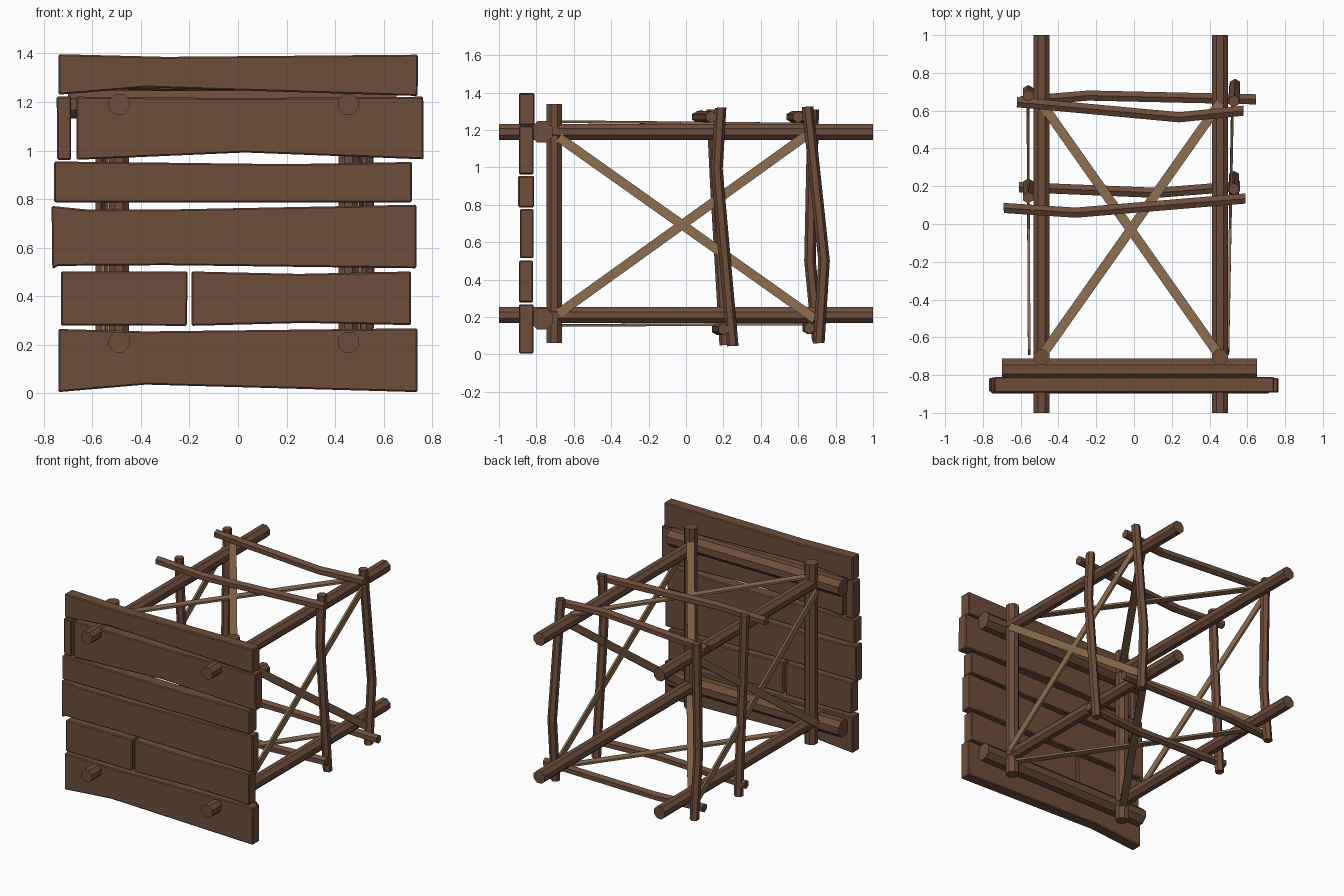
import bpy, bmesh, math
from mathutils import Vector, Matrix

if "Cube" in bpy.data.objects:
    bpy.data.objects.remove(bpy.data.objects["Cube"])


def material(name, rgb):
    m = bpy.data.materials.new(name)
    m.diffuse_color = (*rgb, 1)
    m.use_nodes = True
    m.node_tree.nodes["Principled BSDF"].inputs["Base Color"].default_value = m.diffuse_color
    return m


BROWN = material("brown_wood", (0.153, 0.076, 0.044))
TAN = material("tan_wood", (0.265, 0.158, 0.082))


def finish(name, bm, mat):
    bmesh.ops.recalc_face_normals(bm, faces=bm.faces)
    me = bpy.data.meshes.new(name)
    bm.to_mesh(me)
    bm.free()
    me.materials.append(mat)
    ob = bpy.data.objects.new(name, me)
    bpy.context.collection.objects.link(ob)
    return ob


def log(name, path, radius, sides=8):
    """Faceted log or stick swept along a path of points."""
    bm = bmesh.new()
    pts = [Vector(p) for p in path]
    axis = (pts[-1] - pts[0]).normalized()
    ref = Vector((0, 1, 0)) if abs(axis.z) > 0.7 else Vector((0, 0, 1))
    u = axis.cross(ref).normalized()
    v = axis.cross(u)
    rings = []
    for p in pts:
        ring = []
        for i in range(sides):
            a = 2 * math.pi * (i + 0.5) / sides
            ring.append(bm.verts.new(p + radius * (u * math.cos(a) + v * math.sin(a))))
        rings.append(ring)
    for r0, r1 in zip(rings, rings[1:]):
        for i in range(sides):
            j = (i + 1) % sides
            bm.faces.new((r0[i], r0[j], r1[j], r1[i]))
    bm.faces.new(rings[0])
    bm.faces.new(rings[-1])
    return finish(name, bm, BROWN)


def strip(name, a, b, normal, width=0.05, thick=0.014):
    """Thin flat brace from a to b."""
    a, b, n = Vector(a), Vector(b), Vector(normal)
    d = (b - a).normalized()
    s = n.cross(d).normalized()
    n = d.cross(s)
    rot = Matrix((d, s, n)).transposed().to_4x4()
    size = Matrix.Diagonal(((b - a).length, width, thick, 1))
    bm = bmesh.new()
    bmesh.ops.create_cube(bm, size=1, matrix=Matrix.Translation((a + b) / 2) @ rot @ size)
    return finish(name, bm, TAN)


def plank(name, outline, y0=-0.893, y1=-0.815):
    """Board from an x-z outline, extruded in y with softened edges."""
    bm = bmesh.new()
    face = bm.faces.new([bm.verts.new((x, y0, z)) for x, z in outline])
    ext = bmesh.ops.extrude_face_region(bm, geom=[face])
    verts = [g for g in ext["geom"] if isinstance(g, bmesh.types.BMVert)]
    bmesh.ops.translate(bm, verts=verts, vec=(0, y1 - y0, 0))
    ob = finish(name, bm, BROWN)
    bev = ob.modifiers.new("edge", "BEVEL")
    bev.width = 0.006
    bev.segments = 1
    return ob


# Plank wall, bottom to top
plank("plank_1", [(-.74, .005), (-.38, .036), (.74, .005), (.74, .268), (-.38, .255), (-.74, .265)])
plank("plank_2_left", [(-.73, .28), (-.21, .278), (-.208, .502), (-.73, .502)], y1=-.818)
plank("plank_2_right", [(-.192, .278), (.27, .29), (.713, .281), (.713, .502), (.25, .492), (-.192, .502)], y1=-.818)
plank("plank_3", [(-.765, .512), (-.74, .525), (-.3, .528), (.735, .515), (.735, .777), (-.3, .757), (-.62, .757), (-.768, .772)], y0=-.888)
plank("plank_4", [(-.757, .787), (.717, .787), (.717, .953), (.2, .944), (-.3, .95), (-.757, .955)], y0=-.897, y1=-.812)
plank("plank_5_left", [(-.745, .962), (-.687, .962), (-.687, 1.222), (-.747, 1.222)])
plank("plank_5_right", [(-.665, .962), (.03, .992), (.765, .964), (.763, 1.222), (0, 1.216), (-.665, 1.222)])
plank("plank_6", [(-.74, 1.23), (-.38, 1.26), (.74, 1.225), (.742, 1.395), (-.3, 1.386), (-.74, 1.397)], y1=-.81)

# Long rails and upright posts
LEFT, RIGHT = -0.49, 0.455
for side, x in (("left", LEFT), ("right", RIGHT)):
    for level, z in (("lower", 0.21), ("upper", 1.19)):
        log(f"{side}_{level}_rail", [(x, -1, z), (x, 1, z)], 0.046)
    log(f"{side}_post", [(x, -.705, .06), (x, -.705, 1.34)], 0.045)

# Cross beams behind the planks
for level, z in (("lower", 0.19), ("upper", 1.19)):
    log(f"{level}_cross_beam", [(-.70, -.77, z), (.652, -.77, z)], 0.062)

# Crooked sticks: uprights on the sides, crosspieces above and below
sticks = {
    "right_front_stick": [(.53, .185, 1.32), (.53, .165, .99), (.53, .25, .045)],
    "right_back_stick": [(.53, .65, 1.325), (.535, .738, .5), (.53, .71, .06)],
    "left_front_stick": [(-.56, .14, 1.31), (-.56, .16, .9), (-.56, .21, .05)],
    "left_back_stick": [(-.56, .68, 1.31), (-.56, .663, .5), (-.56, .705, .07)],
    "top_front_crosspiece": [(-.69, .085, 1.275), (-.31, .06, 1.27), (.59, .135, 1.27)],
    "top_back_crosspiece": [(-.62, .645, 1.27), (.24, .565, 1.27), (.58, .60, 1.27)],
    "bottom_front_crosspiece": [(-.61, .195, .135), (.12, .165, .135), (.56, .20, .135)],
    "bottom_back_crosspiece": [(-.60, .65, .14), (-.24, .68, .14), (.645, .66, .14)],
}
for name, path in sticks.items():
    log(name, path, 0.031, 6)

# Crossed flat braces on both sides
for side, x0, x1 in (("left", -.555, -.562), ("right", .497, .522)):
    strip(f"{side}_rising_brace", (x0, -.68, .22), (x1, .67, 1.19), (1, 0, 0))
    strip(f"{side}_falling_brace", (x0, -.68, 1.16), (x1, .69, .19), (1, 0, 0))

# Crossed flat braces on top and bottom
for level, z0, z1 in (("top", 1.245, 1.232), ("bottom", .155, .163)):
    strip(f"{level}_brace_a", (LEFT, -.70, z0), (RIGHT, .64, z1), (0, 0, 1))
    strip(f"{level}_brace_b", (RIGHT, -.70, z0), (LEFT, .64, z1), (0, 0, 1))
